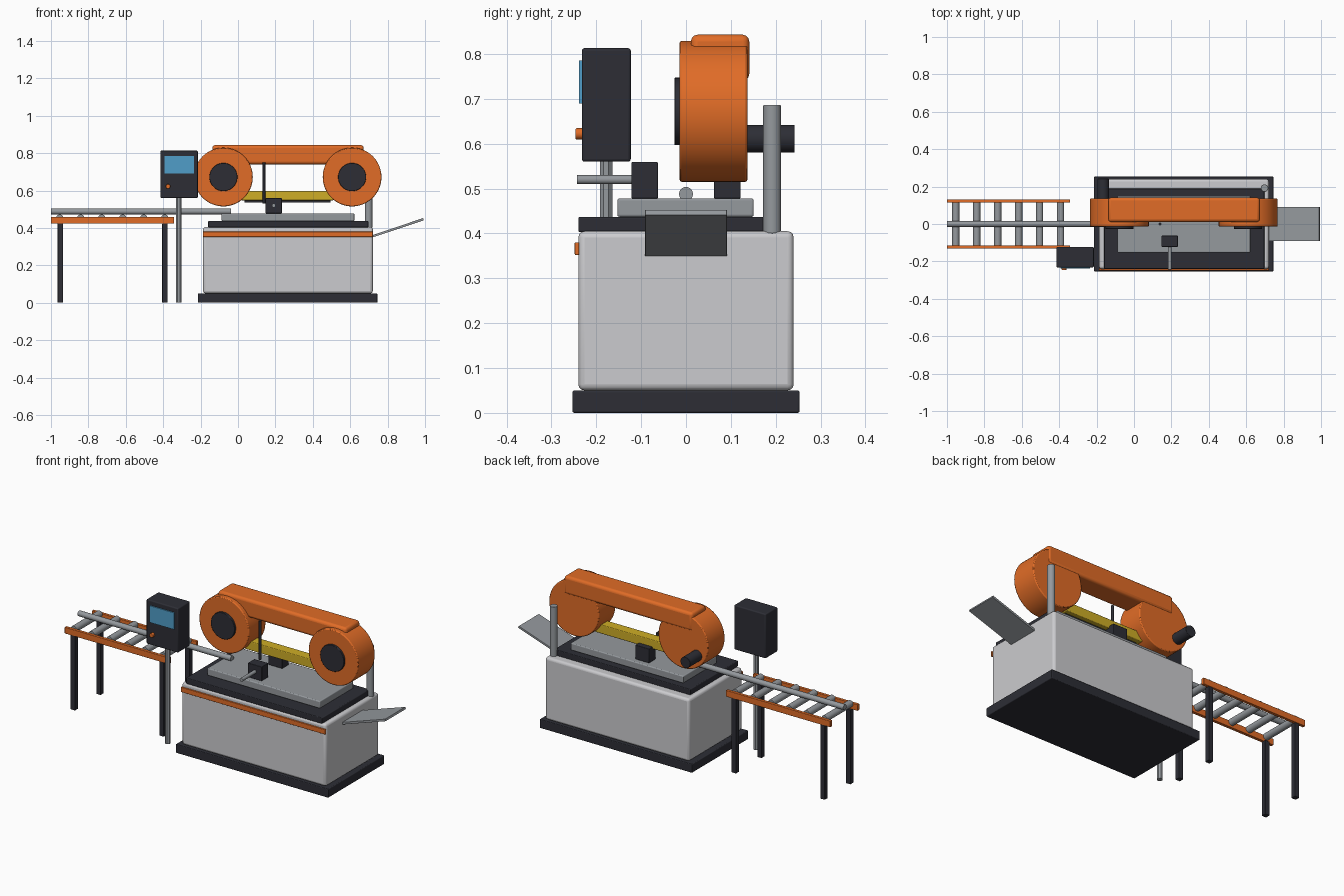
import bpy, math
from mathutils import Vector

if "Cube" in bpy.data.objects:
    bpy.data.objects.remove(bpy.data.objects["Cube"])


def material(name, rgb):
    m = bpy.data.materials.new(name)
    m.diffuse_color = (*rgb, 1)
    m.use_nodes = True
    m.node_tree.nodes["Principled BSDF"].inputs["Base Color"].default_value = m.diffuse_color
    return m


ORANGE = material("orange paint", (0.75, 0.15, 0.02))
DARK = material("charcoal", (0.026, 0.027, 0.036))
LIGHT = material("light grey paint", (0.60, 0.60, 0.62))
STEEL = material("steel", (0.30, 0.32, 0.34))
YELLOW = material("yellow paint", (0.62, 0.42, 0.02))
BLUE = material("screen blue", (0.08, 0.34, 0.58))


def finish(ob, name, mat, bevel, segs=3):
    ob.name = name
    ob.data.materials.append(mat)
    if bevel:
        b = ob.modifiers.new("bevel", "BEVEL")
        b.width, b.segments = bevel, segs
        b.limit_method, b.angle_limit = "ANGLE", math.radians(40)
    return ob


def box(name, x, y, z, mat, bevel=0.0):
    """Box from (min, max) ranges."""
    r = (x, y, z)
    bpy.ops.mesh.primitive_cube_add(size=1, location=[(a + b) / 2 for a, b in r])
    ob = bpy.context.object
    ob.scale = [b - a for a, b in r]
    bpy.ops.object.transform_apply(location=False, rotation=False, scale=True)
    ob = finish(ob, name, mat, bevel)
    bpy.ops.object.shade_smooth_by_angle(angle=math.radians(35))
    return ob


def rod(name, start, end, radius, mat, bevel=0.0, sides=32, turn=0.0):
    """Cylinder between two points."""
    a, b = Vector(start), Vector(end)
    bpy.ops.mesh.primitive_cylinder_add(vertices=sides, radius=radius, depth=(b - a).length)
    ob = bpy.context.object
    ob.rotation_euler = (0, 0, turn)
    bpy.ops.object.transform_apply(location=False, rotation=True, scale=False)
    ob.location = (a + b) / 2
    ob.rotation_euler = (b - a).to_track_quat("Z", "Y").to_euler()
    ob = finish(ob, name, mat, bevel, 2)
    bpy.ops.object.shade_smooth_by_angle(angle=math.radians(35))
    return ob


# Machine body
box("base_plinth", (-0.215, 0.745), (-0.253, 0.253), (0, 0.05), DARK, 0.004)
box("cabinet", (-0.187, 0.721), (-0.24, 0.24), (0.05, 0.405), LIGHT, 0.014)
box("cabinet_stripe", (-0.187, 0.721), (-0.248, -0.238), (0.352, 0.38), ORANGE, 0.002)
box("deck", (-0.16, 0.697), (-0.24, 0.19), (0.403, 0.437), DARK, 0.004)
box("work_table", (-0.088, 0.622), (-0.153, 0.151), (0.437, 0.478), STEEL, 0.005)

# Saw head: two wheel housings joined by an arm
for side, x in (("left", -0.078), ("right", 0.61)):
    rod(f"{side}_wheel_housing", (x, -0.0145, 0.672), (x, 0.137, 0.672), 0.157, ORANGE, 0.005, 64)
    rod(f"{side}_wheel_hub", (x, -0.026, 0.672), (x, -0.01, 0.672), 0.075, DARK, 0.002, 48)
box("head_arm", (-0.137, 0.672), (0.011, 0.141), (0.74, 0.843), ORANGE, 0.015)
box("blade_guard", (0.02, 0.51), (0.03, 0.09), (0.547, 0.598), YELLOW, 0.004)
box("saw_blade", (0.035, 0.495), (0.058, 0.062), (0.537, 0.55), DARK)
rod("guide_rod", (0.139, 0, 0.53), (0.139, 0, 0.75), 0.007, DARK, sides=16)
rod("drive_motor", (-0.165, 0.13, 0.611), (-0.165, 0.242, 0.611), 0.031, DARK, 0.002)
rod("lift_column", (0.698, 0.192, 0.40), (0.698, 0.192, 0.686), 0.02, STEEL, 0.002)

# Vise jaws and screw
for name, s in (("front_jaw", -1), ("rear_jaw", 1)):
    box(name, (0.147, 0.235), tuple(sorted((s * 0.0625, s * 0.122))), (0.478, 0.559), DARK, 0.003)
rod("vise_screw", (0.191, -0.243, 0.52), (0.191, -0.11, 0.52), 0.01, STEEL, sides=20)

# Outfeed chute, tilted upward
chute = box("outfeed_chute", (0.711, 0.999), (-0.091, 0.091), (0.395, 0.407), STEEL, 0.001)
chute.rotation_euler.y = -math.atan2(0.094, 0.28)

# Infeed roller table with legs and bar stock
for name, s in (("front", -1), ("rear", 1)):
    box(f"{name}_roller_rail", (-1, -0.342), tuple(sorted((s * 0.114, s * 0.131))), (0.423, 0.459), ORANGE, 0.002)
    for end, x in (("outer", -0.95), ("inner", -0.391)):
        box(f"{name}_{end}_leg", (x - 0.014, x + 0.014), (s * 0.115 - 0.014, s * 0.115 + 0.014), (0, 0.424), DARK, 0.002)
for i in range(6):
    x = -0.953 + i * 0.1122
    rod(f"roller_{i + 1}", (x, -0.116, 0.453), (x, 0.116, 0.453), 0.019, STEEL, sides=24)
rod("bar_stock", (-1, 0, 0.488), (-0.037, 0, 0.488), 0.0155, STEEL)

# Control console
rod("console_post", (-0.317, -0.178, 0), (-0.317, -0.178, 0.57), 0.015, STEEL, sides=8, turn=math.pi / 8)
box("console_box", (-0.415, -0.215), (-0.232, -0.123), (0.56, 0.813), DARK, 0.006)
box("console_screen", (-0.392, -0.236), (-0.238, -0.23), (0.69, 0.785), BLUE)
rod("console_button", (-0.374, -0.246, 0.622), (-0.374, -0.23, 0.622), 0.0125, ORANGE, 0.002, 24)
